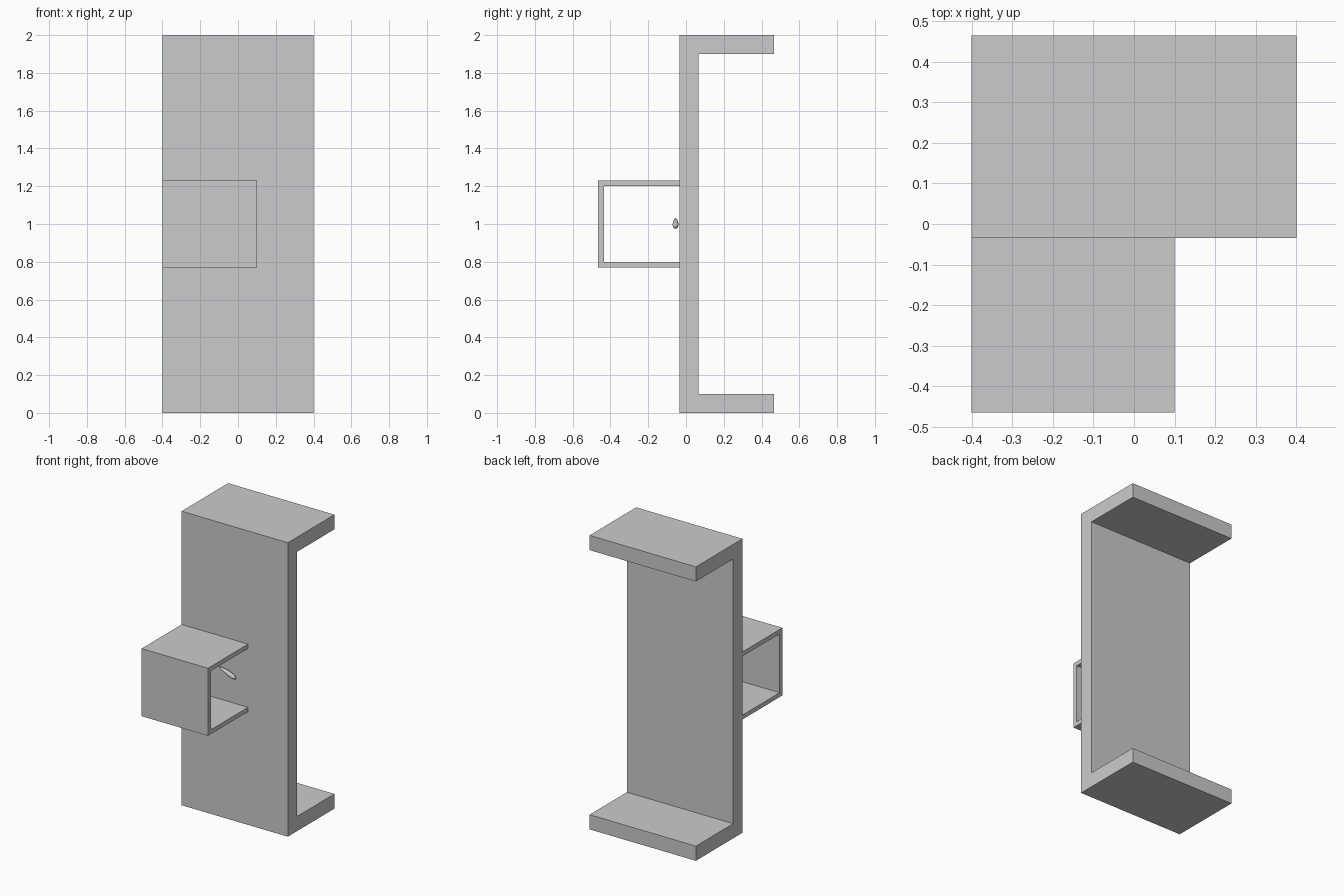
import bpy, bmesh
from mathutils import Matrix, Vector

if "Cube" in bpy.data.objects:
    bpy.data.objects.remove(bpy.data.objects["Cube"])


def extrude_profile(name, profile, x0, x1):
    """Extrude a (y, z) outline along x into a solid."""
    bm = bmesh.new()
    face = bm.faces.new([bm.verts.new((x0, y, z)) for y, z in profile])
    ext = bmesh.ops.extrude_face_region(bm, geom=[face])
    moved = [g for g in ext["geom"] if isinstance(g, bmesh.types.BMVert)]
    bmesh.ops.translate(bm, verts=moved, vec=(x1 - x0, 0, 0))
    bmesh.ops.recalc_face_normals(bm, faces=bm.faces)
    return link(name, bm)


def link(name, bm):
    mesh = bpy.data.meshes.new(name)
    bm.to_mesh(mesh)
    bm.free()
    obj = bpy.data.objects.new(name, mesh)
    bpy.context.collection.objects.link(obj)
    return obj


def channel(y_back, y_tip, wall, z0, z1):
    """C-shaped outline: web at y_back, flanges reaching to y_tip."""
    y_in = y_back + (wall if y_tip > y_back else -wall)
    return [(y_back, z0), (y_tip, z0), (y_tip, z0 + wall), (y_in, z0 + wall),
            (y_in, z1 - wall), (y_tip, z1 - wall), (y_tip, z1), (y_back, z1)]


# Upright panel with top and bottom flanges
extrude_profile("main_channel", channel(-0.035, 0.465, 0.1, 0.0, 2.0), -0.4, 0.4)

# Thin-walled open sleeve on the front
extrude_profile("front_sleeve", channel(-0.465, -0.035, 0.03, 0.77, 1.23), -0.4, 0.1)

# Small tilted teardrop handle inside the sleeve
upper, lower = Vector((-0.10, -0.055, 1.03)), Vector((0.022, -0.055, 0.98))
axis = lower - upper
bm = bmesh.new()
bmesh.ops.create_uvsphere(bm, u_segments=12, v_segments=8, radius=1)
for v in bm.verts:
    r = 0.015 + 0.006 * v.co.z
    v.co = Vector((v.co.x * r, v.co.y * r, v.co.z * axis.length / 2))
rot = axis.to_track_quat('Z', 'Y').to_matrix().to_4x4()
bm.transform(Matrix.Translation((upper + lower) / 2) @ rot)
link("handle", bm)
